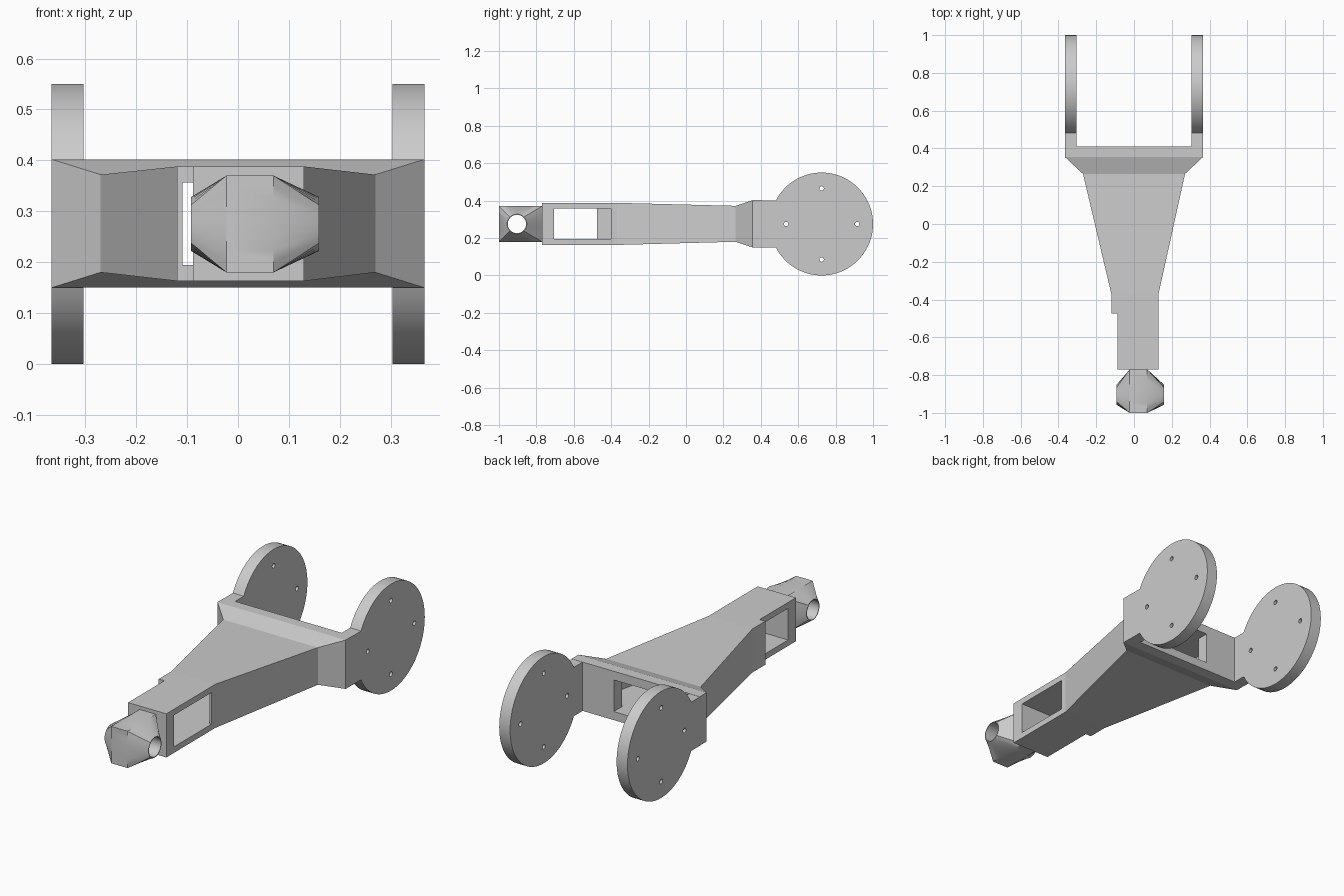
import bpy, bmesh
from math import sin, cos, pi, sqrt, asin

cube = bpy.data.objects.get("Cube")
if cube:
    bpy.data.objects.remove(cube, do_unlink=True)

grey = bpy.data.materials.new("plain grey")
grey.use_nodes = True
GREY = (0.6, 0.6, 0.6, 1)
grey.diffuse_color = GREY
grey.node_tree.nodes["Principled BSDF"].inputs["Base Color"].default_value = GREY


def loft(name, rings, closed=False):
    """Skin a row of rings; cap the ends, or join last to first if closed."""
    bm = bmesh.new()
    rows = [[bm.verts.new(p) for p in ring] for ring in rings]
    n = len(rows[0])
    pairs = list(zip(rows, rows[1:]))
    if closed:
        pairs.append((rows[-1], rows[0]))
    else:
        bm.faces.new(rows[0])
        bm.faces.new(rows[-1])
    for a, b in pairs:
        for i in range(n):
            j = (i + 1) % n
            bm.faces.new((a[i], a[j], b[j], b[i]))
    bmesh.ops.recalc_face_normals(bm, faces=bm.faces)
    mesh = bpy.data.meshes.new(name)
    bm.to_mesh(mesh)
    bm.free()
    mesh.materials.append(grey)
    ob = bpy.data.objects.new(name, mesh)
    bpy.context.collection.objects.link(ob)
    return ob


def section(y, x0, x1, z0, z1):
    return [(x0, y, z0), (x1, y, z0), (x1, y, z1), (x0, y, z1)]


def box(name, x0, x1, y0, y1, z0, z1):
    return loft(name, [section(y0, x0, x1, z0, z1), section(y1, x0, x1, z0, z1)])


def circle(x, y, z, r, n, start=0):
    return [(x, y + r * cos(start + 2 * pi * i / n), z + r * sin(start + 2 * pi * i / n))
            for i in range(n)]


def cut(ob, cutters):
    """Subtract the cutters one by one, bake the result and remove them."""
    for c in cutters:
        c.hide_render = True
        mod = ob.modifiers.new("cut", 'BOOLEAN')
        mod.operation, mod.solver, mod.object = 'DIFFERENCE', 'EXACT', c
    deps = bpy.context.evaluated_depsgraph_get()
    mesh = bpy.data.meshes.new_from_object(ob.evaluated_get(deps))
    ob.modifiers.clear()
    ob.data = mesh
    for c in cutters:
        bpy.data.objects.remove(c, do_unlink=True)


def smooth(ob):
    bpy.ops.object.select_all(action='DESELECT')
    ob.select_set(True)
    bpy.context.view_layer.objects.active = ob
    bpy.ops.object.shade_smooth_by_angle(angle=pi / 6)


# Tapered hollow body with side windows and a rear opening
body = loft("body", [section(*s) for s in (
    (-0.77, -0.12, 0.13, 0.163, 0.388),
    (-0.37, -0.12, 0.13, 0.163, 0.388),
    (0.265, -0.27, 0.27, 0.18, 0.372),
    (0.355, -0.366, 0.366, 0.15, 0.402),
    (0.41, -0.366, 0.366, 0.15, 0.402))])
LOW, HIGH = 0.194, 0.357
cavity = loft("cavity_cutter", [section(y, a, b, LOW, HIGH) for y, a, b in (
    (-0.706, -0.109, 0.118), (-0.375, -0.109, 0.118),
    (0.265, -0.25, 0.25), (0.345, -0.25, 0.25))])
cut(body, [
    box("step_cutter", -0.3, -0.088, -0.9, -0.475, 0, 0.6),
    cavity,
    box("window_cutter", 0.05, 0.3, -0.706, -0.402, LOW, HIGH),
    box("rear_cutter", -0.125, 0.125, 0.3, 0.5, LOW, HIGH)])

# Fork arms ending in round plates with four bolt holes
CY, CZ, R = 0.725, 0.275, 0.275
PLATE_STEPS = 72
gap = asin(0.126 / R)


def arm_profile(x):
    arc = [-pi + gap + (2 * pi - 2 * gap) * i / PLATE_STEPS for i in range(PLATE_STEPS + 1)]
    return ([(x, 0.41, 0.149)]
            + [(x, CY + R * cos(a), CZ + R * sin(a)) for a in arc]
            + [(x, 0.41, 0.401)])


for side, name in ((1, "left_fork_arm"), (-1, "right_fork_arm")):
    arm = loft(name, [arm_profile(side * 0.304), arm_profile(side * 0.366)])
    holes = []
    for k in range(4):
        y, z = CY + 0.19 * cos(k * pi / 2), CZ + 0.19 * sin(k * pi / 2)
        holes.append(loft("bolt_cutter", [circle(side * x, y, z, 0.012, 16) for x in (0.2, 0.5)]))
    cut(arm, holes)
    smooth(arm)

# Front knuckle: a block tapering to round ends, bored through sideways
N = 32


def rectangle(x):
    pts = []
    for i in range(N):
        t = pi / 4 + 2 * pi * i / N
        u, v = (max(-1, min(1, sqrt(2) * f(t))) for f in (cos, sin))
        pts.append((x, -0.885 + 0.115 * u, 0.275 + 0.095 * v))
    return pts


def bore(x, r):
    return circle(x, -0.904, 0.275, r, N, pi / 4)


knuckle = loft("front_knuckle", [
    bore(-0.092, 0.049), bore(-0.092, 0.053), rectangle(-0.023),
    rectangle(0.07), bore(0.159, 0.053), bore(0.159, 0.049)], closed=True)
smooth(knuckle)
